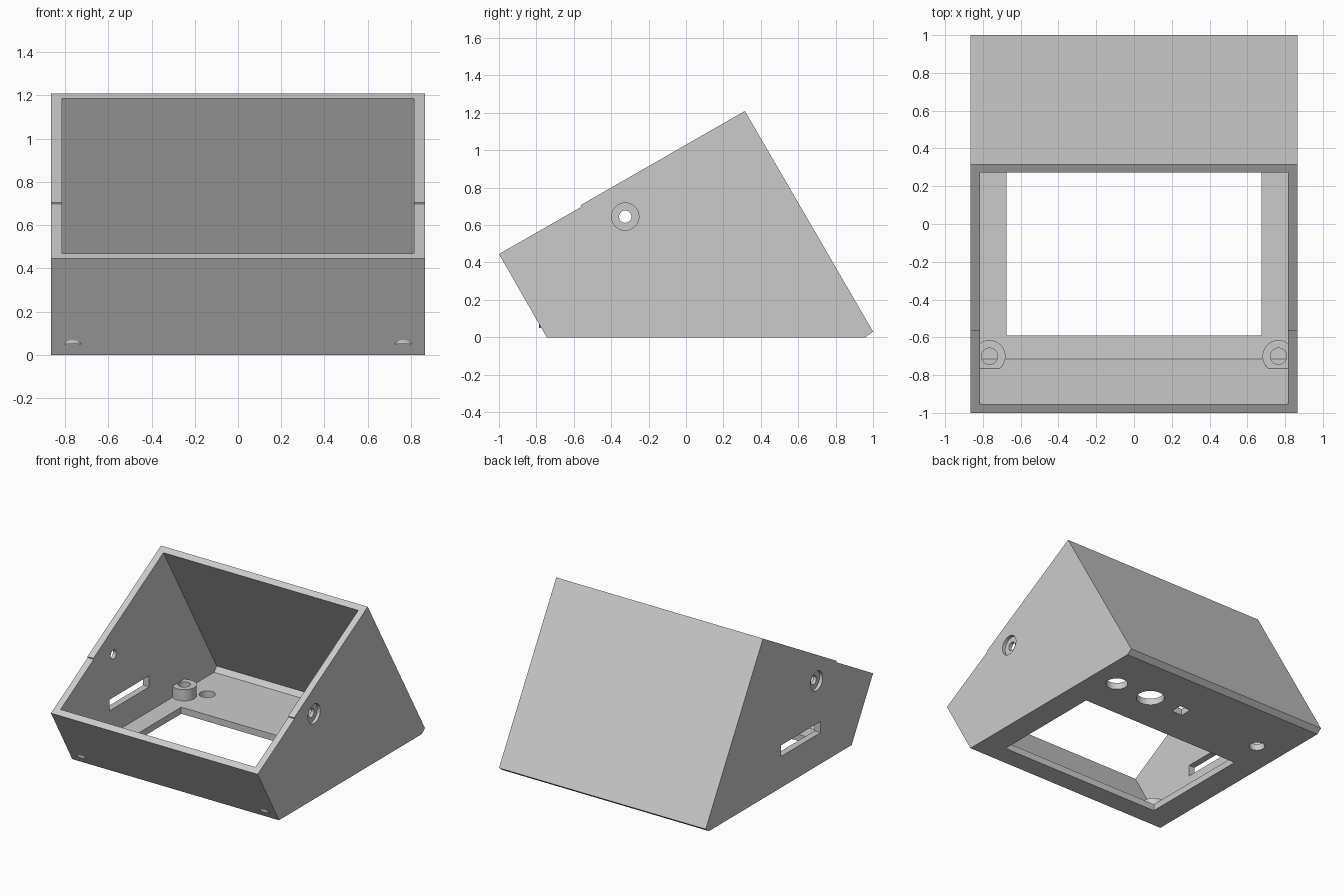
import bpy
import bmesh
from math import pi
from mathutils import Matrix

cube = bpy.data.objects.get("Cube")
if cube:
    bpy.data.objects.remove(cube, do_unlink=True)

HALF_W = 0.865   # half width of the case
WALL = 0.05      # wall and floor thickness

grey = bpy.data.materials.new("light grey plastic")
grey.use_nodes = True
colour = (0.6, 0.6, 0.6, 1)
grey.diffuse_color = colour
grey.node_tree.nodes["Principled BSDF"].inputs["Base Color"].default_value = colour


def finish(name, bm):
    """Turn a bmesh into a linked object with the case material."""
    bmesh.ops.recalc_face_normals(bm, faces=bm.faces)
    mesh = bpy.data.meshes.new(name)
    bm.to_mesh(mesh)
    bm.free()
    mesh.materials.append(grey)
    ob = bpy.data.objects.new(name, mesh)
    bpy.context.collection.objects.link(ob)
    return ob


def prism(name, profile, half):
    """Extrude a (y, z) profile along x."""
    bm = bmesh.new()
    face = bm.faces.new([bm.verts.new((-half, y, z)) for y, z in profile])
    out = bmesh.ops.extrude_face_region(bm, geom=[face])
    verts = [v for v in out["geom"] if isinstance(v, bmesh.types.BMVert)]
    bmesh.ops.translate(bm, verts=verts, vec=(2 * half, 0, 0))
    return finish(name, bm)


def box(name, centre, size):
    bm = bmesh.new()
    bmesh.ops.create_cube(bm, size=1,
                          matrix=Matrix.Translation(centre) @ Matrix.Diagonal((*size, 1)))
    return finish(name, bm)


def cylinder(name, centre, radius, depth, along_x=False):
    bm = bmesh.new()
    turn = Matrix.Rotation(pi / 2 if along_x else 0, 4, "Y")
    bmesh.ops.create_cone(bm, cap_ends=True, segments=48, radius1=radius, radius2=radius,
                          depth=depth, matrix=Matrix.Translation(centre) @ turn)
    return finish(name, bm)


def select(ob):
    bpy.ops.object.select_all(action="DESELECT")
    ob.select_set(True)
    bpy.context.view_layer.objects.active = ob


def cut(ob, cutter):
    """Subtract the cutter and throw it away."""
    mod = ob.modifiers.new("cut", "BOOLEAN")
    mod.operation = "DIFFERENCE"
    mod.solver = "EXACT"
    mod.object = cutter
    select(ob)
    bpy.ops.object.modifier_apply(modifier=mod.name)
    bpy.data.objects.remove(cutter, do_unlink=True)


def smooth(ob):
    select(ob)
    bpy.ops.object.shade_smooth_by_angle(angle=0.6)


# Wedge-shaped case with a tiny step in the sloping rim
case = prism("case", [(-0.745, 0), (-1, 0.445), (-0.56, 0.697), (-0.564, 0.706),
                      (0.315, 1.21), (1, 0.03), (0.96, 0)], HALF_W)

# Hollow, open through the sloping top, with a chamfer at the rear of the floor
cut(case, prism("cavity", [(-0.716, WALL), (-1.057, 0.645), (0.172, 1.36),
                           (0.91, 0.085), (0.878, WALL)], HALF_W - WALL))

# Large floor window
cut(case, box("floor_window", (0, -0.152, 0), (1.35, 0.875, 0.3)))

# Round and square ports through the rear of the floor
for x, y, r in [(0.66, 0.6, 0.076), (0.355, 0.6, 0.097), (-0.65, 0.56, 0.055)]:
    cut(case, cylinder("floor_port", (x, y, 0), r, 0.3))
cut(case, box("square_port", (0.076, 0.6, 0), (0.09, 0.09, 0.3)))

# Counterbored screw holes in both side walls
for side in (-1, 1):
    cut(case, cylinder("screw_hole", (side * HALF_W, -0.325, 0.645), 0.033, 0.3, True))
    cut(case, cylinder("counterbore", (side * HALF_W, -0.325, 0.645), 0.073, 0.05, True))

# Connector slot in the right wall only
cut(case, box("side_slot", (-HALF_W, -0.135, 0.278), (0.3, 0.475, 0.084)))
smooth(case)

# Four hollow mounting bosses on the floor
for side, side_name in ((1, "left"), (-1, "right")):
    for y, end_name in ((-0.7, "front"), (0.45, "rear")):
        x = side * 0.765
        boss = cylinder(f"{end_name}_{side_name}_boss", (x, y, 0.0925), 0.085, 0.085)
        cut(boss, cylinder("boss_hole", (x, y, 0.1), 0.043, 0.3))
        smooth(boss)
